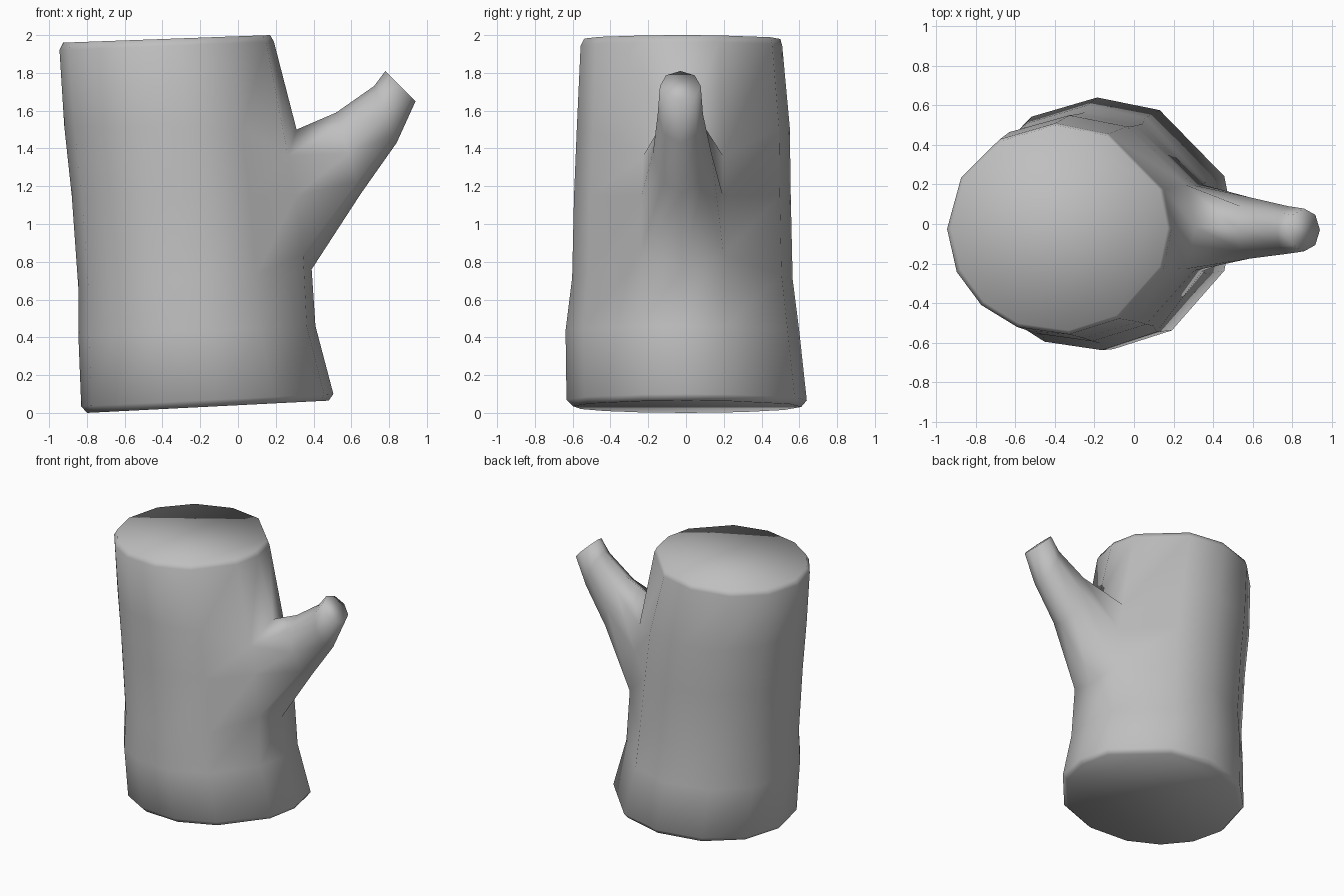
import bpy
import bmesh
from math import sin, cos, pi, radians
from mathutils import Vector

cube = bpy.data.objects.get("Cube")
if cube:
    bpy.data.objects.remove(cube, do_unlink=True)

bark = bpy.data.materials.new("grey_bark")
bark.use_nodes = True
GREY = (0.52, 0.52, 0.52, 1)
bark.diffuse_color = GREY
bark.node_tree.nodes["Principled BSDF"].inputs["Base Color"].default_value = GREY

# Trunk rings: left x, right x, left z, right z, front y, back y
RINGS = [
    (-0.80, 0.48, 0.00, 0.065, -0.60, 0.61),
    (-0.83, 0.505, 0.035, 0.10, -0.635, 0.64),
    (-0.845, 0.41, 0.41, 0.46, -0.64, 0.60),
    (-0.845, 0.39, 0.66, 0.76, -0.605, 0.565),
    (-0.88, 0.35, 1.15, 1.15, -0.595, 0.555),
    (-0.92, 0.31, 1.52, 1.50, -0.58, 0.55),
    (-0.945, 0.19, 1.92, 1.965, -0.56, 0.51),
    (-0.925, 0.17, 1.96, 2.00, -0.54, 0.50),
]
ANGLES = [0, 22, 64, 92, 122, 151, 180, 204, 226, 248, 275, 302, 338]
N = len(ANGLES)
LOW, MID, HIGH = 3, 4, 5          # rings bounding the branch opening

# Branch rings: upper (x, z), lower (x, z), centre y, half width
BRANCH = [
    ((0.52, 1.59), (0.65, 1.16), -0.02, 0.155),
    ((0.72, 1.73), (0.84, 1.43), -0.03, 0.12),
    ((0.78, 1.81), (0.94, 1.65), -0.03, 0.108),
]

bm = bmesh.new()


def trunk_ring(xl, xr, zl, zr, yf, yb):
    verts = []
    for a in map(radians, ANGLES):
        t = (cos(a) + 1) / 2
        y = (yf + yb) / 2 + (yb - yf) / 2 * sin(a)
        verts.append(bm.verts.new((xl + (xr - xl) * t, y, zl + (zr - zl) * t)))
    return verts


def branch_ring(upper, lower, yc, half):
    top = Vector((upper[0], yc, upper[1]))
    low = Vector((lower[0], yc, lower[1]))
    mid, up = (top + low) / 2, (top - low) / 2
    side = Vector((0, half, 0))
    return [bm.verts.new(mid - up * cos(k * pi / 4) + side * sin(k * pi / 4))
            for k in range(8)]


def bridge(a, b, skip=()):
    n = len(a)
    for i in range(n):
        if i not in skip:
            j = (i + 1) % n
            bm.faces.new((a[i], a[j], b[j], b[i]))


# Trunk walls, leaving an opening where the branch grows out
rings = [trunk_ring(*r) for r in RINGS]
for k in range(len(rings) - 1):
    bridge(rings[k], rings[k + 1], (0, N - 1) if k in (LOW, MID) else ())
bm.faces.new(rings[0])
bm.faces.new(rings[-1])

# Round off the corners of the opening
for i in (1, -1):
    rings[LOW][i].co.z += 0.08
    rings[HIGH][i].co.z -= 0.14

# Branch blended into the opening
lo, mi, hi = rings[LOW], rings[MID], rings[HIGH]
previous = [lo[0], lo[1], mi[1], hi[1], hi[0], hi[-1], mi[-1], lo[-1]]
for spec in BRANCH:
    ring = branch_ring(*spec)
    bridge(previous, ring)
    previous = ring
bm.faces.new(previous)
bm.verts.remove(mi[0])

bmesh.ops.recalc_face_normals(bm, faces=bm.faces)
for f in bm.faces:
    f.smooth = True
mesh = bpy.data.meshes.new("stump_with_branch")
bm.to_mesh(mesh)
bm.free()
mesh.materials.append(bark)
stump = bpy.data.objects.new("stump_with_branch", mesh)
bpy.context.collection.objects.link(stump)
